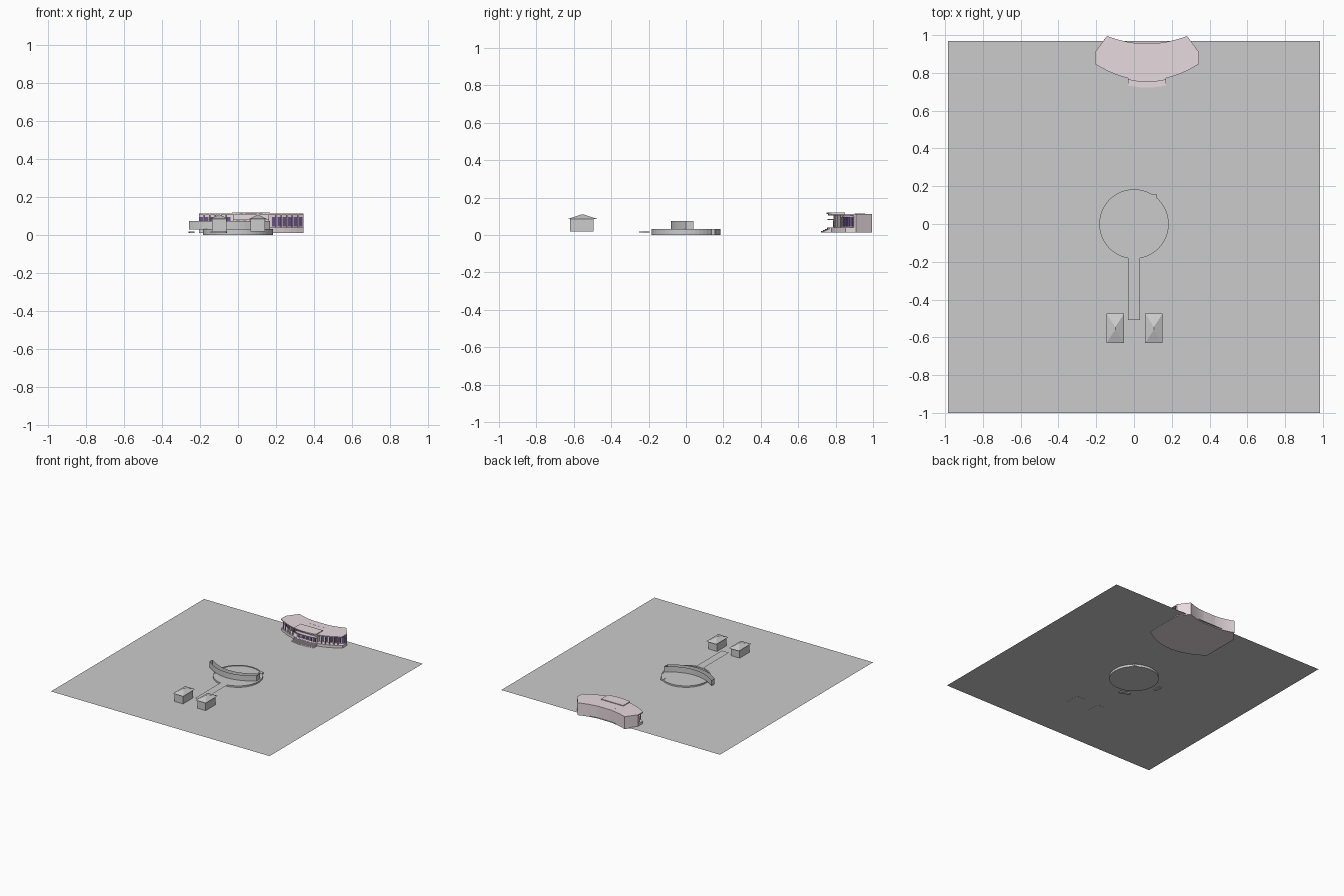
import bpy, bmesh, math

if "Cube" in bpy.data.objects:
    bpy.data.objects.remove(bpy.data.objects["Cube"])

CX = 0.069  # axis of the curved hall


def material(name, rgb):
    m = bpy.data.materials.new(name)
    m.diffuse_color = (*rgb, 1)
    m.use_nodes = True
    m.node_tree.nodes["Principled BSDF"].inputs["Base Color"].default_value = m.diffuse_color
    return m


PINK = material("pale_pink", (0.80, 0.70, 0.73))
PURPLE = material("dark_purple", (0.16, 0.09, 0.28))


def finish(name, bm, mat=None):
    me = bpy.data.meshes.new(name)
    bmesh.ops.recalc_face_normals(bm, faces=bm.faces)
    bm.to_mesh(me)
    bm.free()
    ob = bpy.data.objects.new(name, me)
    bpy.context.collection.objects.link(ob)
    if mat:
        me.materials.append(mat)
    return ob


def prism(name, outline, z0, z1, mat=None, caps=True):
    """Vertical prism over a plan outline; without caps only its walls."""
    bm = bmesh.new()
    lo = [bm.verts.new((x, y, z0)) for x, y in outline]
    hi = [bm.verts.new((x, y, z1)) for x, y in outline]
    n = len(lo)
    for i in range(n):
        j = (i + 1) % n
        bm.faces.new((lo[i], lo[j], hi[j], hi[i]))
    if caps:
        bm.faces.new(lo[::-1])
        bm.faces.new(hi)
    return finish(name, bm, mat)


def sheet(name, outline, z, mat=None):
    bm = bmesh.new()
    bm.faces.new([bm.verts.new((x, y, z)) for x, y in outline])
    return finish(name, bm, mat)


def rect(x0, x1, y0, y1):
    return [(x0, y0), (x1, y0), (x1, y1), (x0, y1)]


def bow(cx, half, y0, sag, n=16, s0=-1, s1=1):
    """Shallow curve, lowest y in the middle."""
    pts = []
    for i in range(n + 1):
        s = s0 + (s1 - s0) * i / n
        pts.append((cx + half * s, y0 + sag * s * s))
    return pts


def circle(r, n=48, a0=0, a1=360):
    m = n if a1 - a0 == 360 else n + 1
    return [(r * math.cos(math.radians(a0 + (a1 - a0) * i / n)),
             r * math.sin(math.radians(a0 + (a1 - a0) * i / n))) for i in range(m)]


# Ground sheet
sheet("ground", rect(-0.985, 0.985, -1.0, 0.97), 0.019)

# Round plaza with raised rim
prism("plaza_disc", circle(0.175), 0.0, 0.027)
bm = bmesh.new()
section = [(0.175, 0.0), (0.184, 0.0), (0.184, 0.031), (0.175, 0.031)]
rings = [[bm.verts.new((x, y, z)) for x, y in circle(r)] for r, z in section]
for k in range(4):
    a, b = rings[k], rings[(k + 1) % 4]
    for i in range(48):
        j = (i + 1) % 48
        bm.faces.new((a[i], a[j], b[j], b[i]))
finish("plaza_rim", bm)
prism("rim_block", rect(0.097, 0.123, 0.127, 0.155), 0.0, 0.031)

# Sunken kerbs outside the plaza
for i, (a0, a1) in enumerate([(178, 192), (236, 256)]):
    prism(f"sunken_kerb_{i}", circle(0.235, 6, a0, a1) + circle(0.26, 6, a0, a1)[::-1],
          0.012, 0.018)

# Curved open-topped screen wall in the plaza
prism("curved_screen", bow(-0.045, 0.213, -0.08, 0.08) + bow(-0.045, 0.213, -0.04, 0.08)[::-1],
      0.03, 0.075, caps=False)

# Approach path
sheet("approach_path", rect(-0.032, 0.032, -0.507, -0.175), 0.031)

# Two gate huts with hipped roofs
for side, x in (("left", -0.099), ("right", 0.105)):
    prism(f"{side}_hut_walls", rect(x - 0.038, x + 0.038, -0.62, -0.495), 0.018, 0.086)
    bm = bmesh.new()
    base = [bm.verts.new((px, py, 0.086)) for px, py in rect(x - 0.046, x + 0.046, -0.63, -0.475)]
    a = bm.verts.new((x, -0.560, 0.109))
    b = bm.verts.new((x, -0.546, 0.109))
    bm.faces.new(base[::-1])
    bm.faces.new((base[0], base[1], a))
    bm.faces.new((base[1], base[2], b, a))
    bm.faces.new((base[2], base[3], b))
    bm.faces.new((base[3], base[0], a, b))
    finish(f"{side}_hut_roof", bm)

# Terrace just under the ground in front of the hall
sheet("terrace", bow(CX, 0.277, 0.5, 0.1) + [(CX + 0.277, 0.91), (CX + 0.212, 0.99)]
      + bow(CX, 0.212, 0.955, 0.04)[::-1][1:] + [(CX - 0.277, 0.91)], 0.012, PINK)


# Curved hall
def hall_plan(front_y, half=0.275, sag=0.087):
    return (bow(CX, half, front_y, sag) + [(CX + 0.275, 0.91)]
            + bow(CX, 0.212, 0.955, 0.04)[::-1] + [(CX - 0.275, 0.91)])


prism("hall_plinth", hall_plan(0.765), 0.012, 0.040, PINK)
prism("hall_body", hall_plan(0.81), 0.040, 0.105, PINK)
prism("hall_roof", hall_plan(0.76), 0.105, 0.113, PINK)

# Windows and columns along both wings
for side, sgn in (("left", -1), ("right", 1)):
    for i in range(6):
        s = sgn * (0.43 + 0.105 * i)
        win = bow(CX, 0.275, 0.806, 0.087, 2, s - 0.034, s + 0.034)
        back = [(x, y + 0.012) for x, y in win][::-1]
        prism(f"{side}_window_{i}", win + back, 0.046, 0.096, PURPLE)
        x, y = CX + 0.275 * (s + 0.045 * sgn), 0.776 + 0.087 * s * s
        if i < 5:
            prism(f"{side}_column_{i}", [(x + u, y + v) for u, v in circle(0.004, 8)],
                  0.040, 0.105, PINK)

# Central entrance: raised roof, wall, doors, canopy, back bay
prism("entrance_wall", rect(CX - 0.092, CX + 0.092, 0.79, 0.86), 0.040, 0.113, PINK)
prism("entrance_roof", rect(CX - 0.1, CX + 0.1, 0.83, 0.85)[2:] + bow(CX, 0.1, 0.752, 0.012, 8),
      0.113, 0.119, PINK)
for i in range(5):
    x = CX + 0.034 * (i - 2)
    prism(f"entrance_door_{i}", rect(x - 0.011, x + 0.011, 0.786, 0.792), 0.042, 0.078, PURPLE)
prism("entrance_canopy", bow(CX, 0.095, 0.757, 0.012, 8) + [(CX + 0.095, 0.8), (CX - 0.095, 0.8)],
      0.081, 0.086, PINK)
prism("back_bay", rect(CX - 0.077, CX + 0.077, 0.90, 0.965)[:2]
      + [(CX + 0.077, 0.958), (CX - 0.077, 0.958)], 0.012, 0.1135, PINK)

# Entrance steps
for i in range(4):
    front = bow(CX, 0.1, 0.722 + 0.011 * i, 0.012, 8)
    prism(f"entrance_step_{i}", front + [(CX + 0.1, 0.79), (CX - 0.1, 0.79)],
          0.012, 0.021 + 0.006 * i, PINK)
